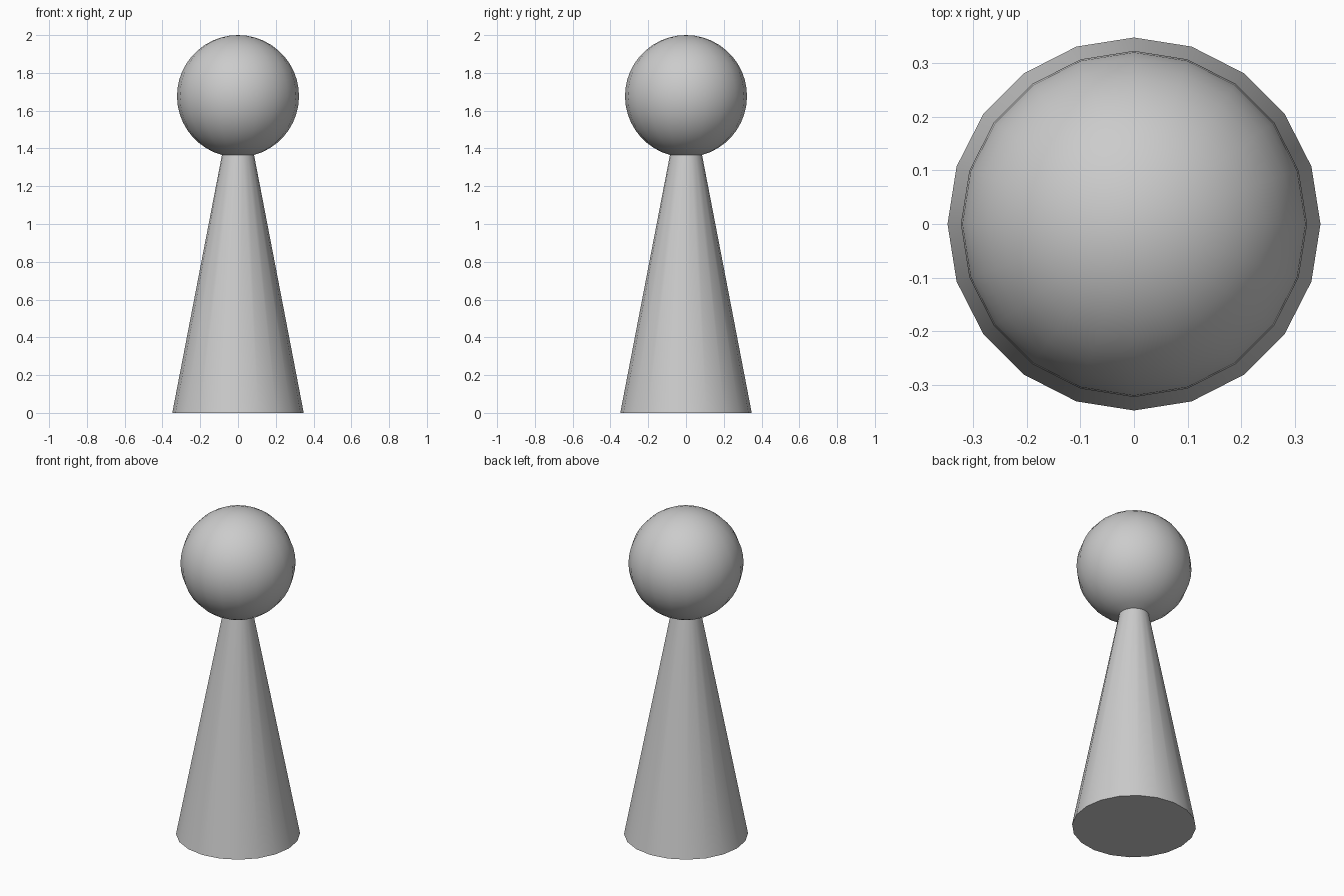
import bpy, bmesh
from math import sin, cos, pi, asin, sqrt, radians

if "Cube" in bpy.data.objects:
    bpy.data.objects.remove(bpy.data.objects["Cube"])

SIDES = 20
BASE_R, NECK_R = 0.348, 0.085
BALL_R = 0.323
BALL_Z = 2.0 - BALL_R


def lathe(name, profile):
    """Spin an (r, z) profile around z; points on the axis become poles."""
    bm = bmesh.new()
    verts = [bm.verts.new((r, 0, z)) for r, z in profile]
    edges = [bm.edges.new(pair) for pair in zip(verts, verts[1:])]
    bmesh.ops.spin(bm, geom=verts + edges, cent=(0, 0, 0), axis=(0, 0, 1),
                   angle=2 * pi, steps=SIDES, use_merge=False)
    bmesh.ops.remove_doubles(bm, verts=bm.verts, dist=1e-4)
    bmesh.ops.recalc_face_normals(bm, faces=bm.faces)
    mesh = bpy.data.meshes.new(name)
    bm.to_mesh(mesh)
    bm.free()
    obj = bpy.data.objects.new(name, mesh)
    bpy.context.collection.objects.link(obj)
    bpy.ops.object.select_all(action='DESELECT')
    obj.select_set(True)
    bpy.context.view_layer.objects.active = obj
    bpy.ops.object.shade_smooth_by_angle(angle=radians(35))
    return obj


# Closed base, tapered body and ball head as one continuous turned piece
start = asin(NECK_R / BALL_R)
rings = 20
profile = [(0, 0), (BASE_R, 0)]
for i in range(rings + 1):
    a = start + (pi - start) * i / rings
    r = 0 if i == rings else BALL_R * sin(a)
    profile.append((r, BALL_Z - BALL_R * cos(a)))
lathe("pawn_piece", profile)
